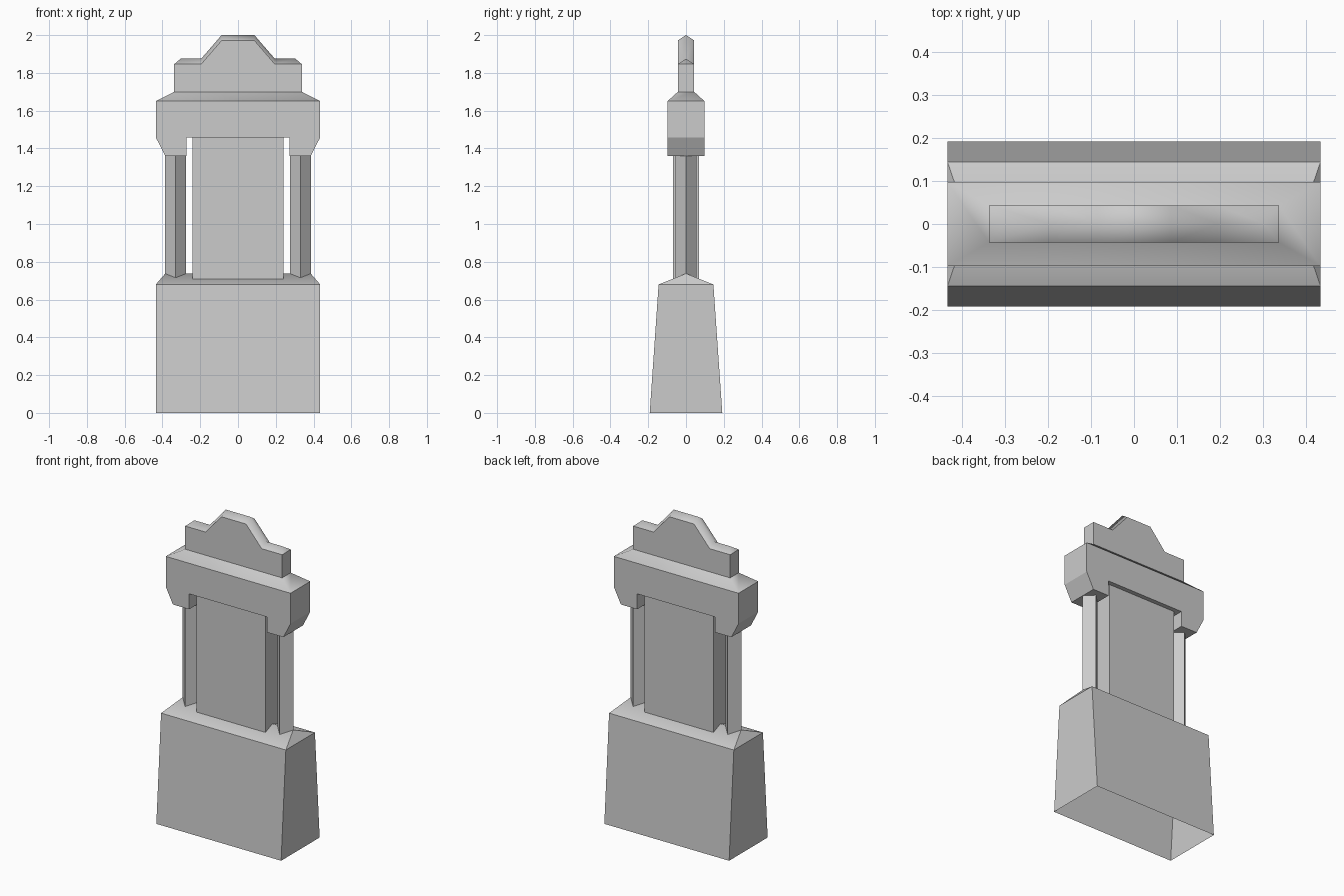
import bpy, bmesh, math

cube = bpy.data.objects.get("Cube")
if cube:
    bpy.data.objects.remove(cube)

stone = bpy.data.materials.new("grey stone")
stone.use_nodes = True
colour = (0.6, 0.6, 0.6, 1)
stone.diffuse_color = colour
stone.node_tree.nodes["Principled BSDF"].inputs["Base Color"].default_value = colour


def finish(name, bm, soft_angle=0):
    """Turn bm into an object; only sloping roof faces blend into each other."""
    bmesh.ops.recalc_face_normals(bm, faces=bm.faces)
    bm.normal_update()
    for f in bm.faces:
        f.smooth = soft_angle > 0 and 0.1 < f.normal.z < 0.99
    for e in bm.edges:
        e.smooth = (all(f.smooth for f in e.link_faces)
                    and e.calc_face_angle(0) < math.radians(soft_angle))
    mesh = bpy.data.meshes.new(name)
    bm.to_mesh(mesh)
    bm.free()
    mesh.materials.append(stone)
    obj = bpy.data.objects.new(name, mesh)
    bpy.context.collection.objects.link(obj)
    return obj


def ring(bm, x, y, z):
    return [bm.verts.new((sx * x, sy * y, z))
            for sx, sy in ((-1, -1), (1, -1), (1, 1), (-1, 1))]


def bridge(bm, a, b):
    for i in range(len(a)):
        j = (i + 1) % len(a)
        bm.faces.new((a[i], a[j], b[j], b[i]))


def mirrored(half):
    return half + [(-x, z) for x, z in reversed(half)]


# Tapered plinth, open underneath, with a low hipped top
bm = bmesh.new()
foot = ring(bm, 0.435, 0.192, 0)
a, b, c, d = shoulder = ring(bm, 0.435, 0.145, 0.68)
bridge(bm, foot, shoulder)
l, r = [bm.verts.new((x, 0, 0.738)) for x in (-0.385, 0.385)]
for face in ((a, b, r, l), (c, d, l, r), (b, c, r), (d, a, l)):
    bm.faces.new(face)
finish("plinth", bm, 50)

# Central slab
bm = bmesh.new()
lower = ring(bm, 0.24, 0.07, 0.69)
upper = ring(bm, 0.24, 0.07, 1.46)
bridge(bm, lower, upper)
bm.faces.new(lower)
bm.faces.new(upper)
finish("central_slab", bm)

# Diamond section pillars
for side, x in (("right", -0.33), ("left", 0.33)):
    bm = bmesh.new()
    bmesh.ops.create_cone(bm, cap_ends=True, segments=4,
                          radius1=0.056, radius2=0.056, depth=0.69)
    finish(side + "_pillar", bm).location = (x, 0, 1.025)

# Lintel with two drop feet and a hipped top
bm = bmesh.new()
outline = mirrored([(-0.435, 1.65), (-0.435, 1.458), (-0.385, 1.36),
                    (-0.272, 1.36), (-0.272, 1.457)])
front, back = [[bm.verts.new((x, y, z)) for x, z in outline] for y in (-0.098, 0.098)]
bm.faces.new(front)
bm.faces.new(back)
for i in range(len(front) - 1):
    bm.faces.new((front[i], front[i + 1], back[i + 1], back[i]))
eaves = [front[0], front[-1], back[-1], back[0]]
bridge(bm, eaves, ring(bm, 0.338, 0.043, 1.70))
finish("lintel", bm, 60)

# Stepped crest with a ridged top
bm = bmesh.new()
steps = mirrored([(-0.338, 1.846), (-0.195, 1.846), (-0.086, 1.972)])
outline = [(-0.338, 1.69)] + steps + [(0.338, 1.69)]
front, back = [[bm.verts.new((x, y, z)) for x, z in outline] for y in (-0.043, 0.043)]
ridge = [bm.verts.new((max(-0.304, min(0.304, x)), 0, z + 0.029)) for x, z in steps]
bm.faces.new(front)
bm.faces.new(back)
for side in (front, back):
    top = side[1:-1]
    for i in range(len(top) - 1):
        bm.faces.new((top[i], top[i + 1], ridge[i + 1], ridge[i]))
for i, j in ((0, 1), (-1, -2)):
    bm.faces.new((front[i], front[j], back[j], back[i]))
    bm.faces.new((front[j], back[j], ridge[j - 1 if j > 0 else -1]))
finish("crest", bm, 120)
